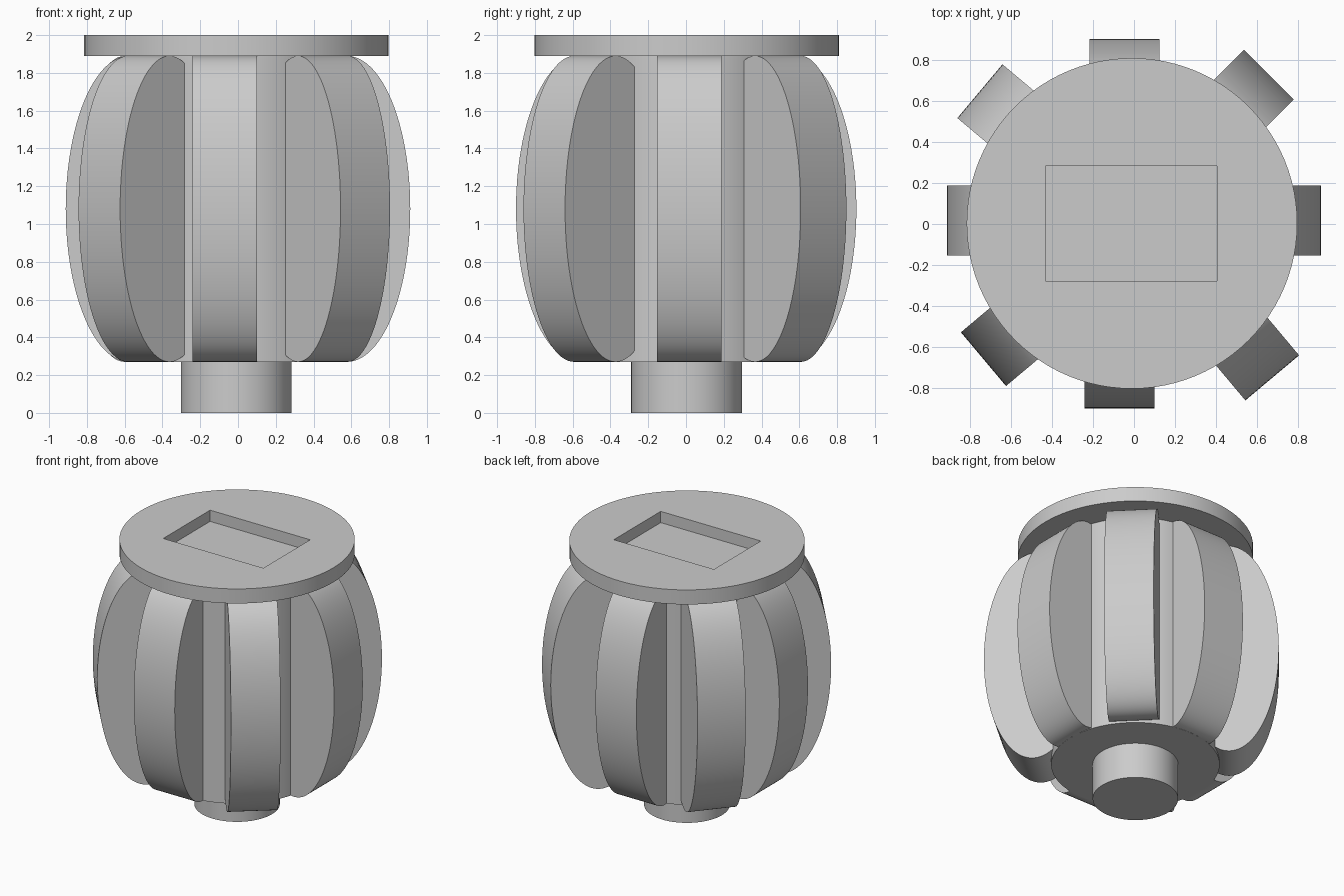
import bpy
import math
from mathutils import Matrix, Vector

default_cube = bpy.data.objects.get("Cube")
if default_cube:
    bpy.data.objects.remove(default_cube, do_unlink=True)

# One plain grey finish
grey = bpy.data.materials.new("plain grey")
grey.use_nodes = True
colour = (0.6, 0.6, 0.6, 1)
grey.diffuse_color = colour
grey.node_tree.nodes["Principled BSDF"].inputs["Base Color"].default_value = colour

AXIS = (-0.01, 0.003)       # shared centre of the turned parts
LOW, HIGH, TOP = 0.27, 1.89, 2.0


def finish(obj, name):
    obj.name = name
    obj.data.materials.clear()
    obj.data.materials.append(grey)
    bpy.ops.object.select_all(action="DESELECT")
    obj.select_set(True)
    bpy.context.view_layer.objects.active = obj
    bpy.ops.object.shade_smooth_by_angle(angle=math.radians(30))
    return obj


def disc(name, radius, z0, z1):
    bpy.ops.mesh.primitive_cylinder_add(
        vertices=96, radius=radius, depth=z1 - z0,
        location=(*AXIS, (z0 + z1) / 2))
    return finish(bpy.context.object, name)


def rib(name, angle, reach, offset, half_depth):
    """Elliptical slab standing upright, pointing outward at the angle."""
    bpy.ops.mesh.primitive_cylinder_add(vertices=96, radius=1, depth=1)
    obj = bpy.context.object
    half_height = (HIGH - LOW) / 2
    shape = (Matrix.Diagonal((half_depth, 0.342, half_height, 1))
             @ Matrix.Rotation(math.pi / 2, 4, "X"))
    place = (Matrix.Rotation(math.radians(angle), 4, "Z")
             @ Matrix.Translation((reach - half_depth, offset, LOW + half_height)))
    obj.data.transform(place @ shape)
    return finish(obj, name)


# Stem and drum
disc("stem", 0.293, 0, LOW + 0.02)
disc("drum", 0.577, LOW, HIGH + 0.01)

# Lid with a rectangular pocket
lid = disc("lid", 0.806, HIGH, TOP)
bpy.ops.mesh.primitive_cube_add(size=1, location=(-0.013, 0.003, TOP))
cutter = bpy.context.object
cutter.name = "pocket_cutter"
cutter.hide_render = True
cutter.data.transform(Matrix.Diagonal((0.837, 0.56, 0.17, 1)))
cut = lid.modifiers.new("pocket", "BOOLEAN")
cut.operation = "DIFFERENCE"
cut.solver = "EXACT"
cut.object = cutter
bpy.context.view_layer.objects.active = lid
bpy.ops.object.modifier_apply(modifier=cut.name)
bpy.data.objects.remove(cutter, do_unlink=True)
finish(lid, "lid")

# Ribs around the drum: name, angle, outer reach, sideways offset, half depth
ribs = [
    ("left_rib", 0, 0.912, 0.017, 0.335),
    ("back_left_rib", 45, 0.98, 0.05, 0.342),
    ("back_rib", 90, 0.902, 0.046, 0.335),
    ("back_right_rib", 140, 0.992, -0.013, 0.342),
    ("right_rib", 180, 0.912, -0.017, 0.335),
    ("front_right_rib", 220, 0.986, 0.033, 0.342),
    ("front_rib", 270, 0.9, -0.07, 0.335),
    ("front_left_rib", 310, 1.008, 0.034, 0.35),
]
for spec in ribs:
    rib(*spec)
